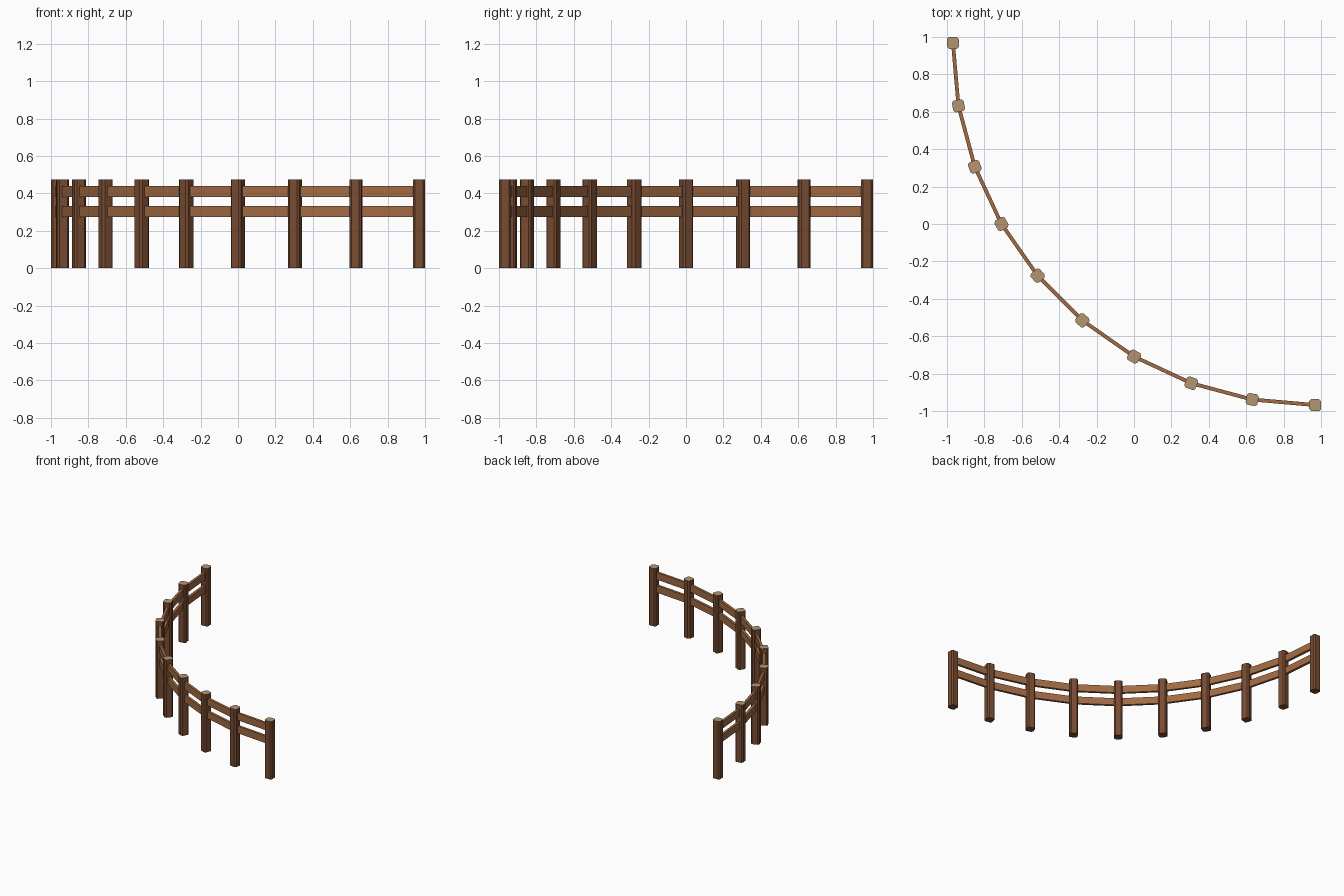
import bpy, bmesh, math
from mathutils import Vector, Matrix

if "Cube" in bpy.data.objects:
    bpy.data.objects.remove(bpy.data.objects["Cube"])

R = 1.936            # arc radius
C = 0.968            # arc centre (x = y)
POSTS = 10
HALF = 0.032         # half post width
CHAMFER = 0.011
HEIGHT = 0.475


def material(name, rgb):
    m = bpy.data.materials.new(name)
    m.diffuse_color = (*rgb, 1)
    m.use_nodes = True
    m.node_tree.nodes["Principled BSDF"].inputs["Base Color"].default_value = m.diffuse_color
    return m


bark = material("post_wood", (0.19, 0.073, 0.032))
end_grain = material("end_grain", (0.46, 0.30, 0.165))
plank = material("rail_wood", (0.36, 0.145, 0.056))


def add_object(name, bm, mats):
    bmesh.ops.recalc_face_normals(bm, faces=bm.faces)
    me = bpy.data.meshes.new(name)
    bm.to_mesh(me)
    bm.free()
    for m in mats:
        me.materials.append(m)
    ob = bpy.data.objects.new(name, me)
    bpy.context.collection.objects.link(ob)
    return ob


def add_post(name, pos, angle):
    # square post with chamfered upright corners and a pale cut top
    k = HALF - CHAMFER
    outline = [(HALF, -k), (HALF, k), (k, HALF), (-k, HALF),
               (-HALF, k), (-HALF, -k), (-k, -HALF), (k, -HALF)]
    bm = bmesh.new()
    base = bm.faces.new([bm.verts.new((x, y, 0)) for x, y in outline])
    ext = bmesh.ops.extrude_face_region(bm, geom=[base], use_keep_orig=True)
    top = [v for v in ext["geom"] if isinstance(v, bmesh.types.BMVert)]
    bmesh.ops.translate(bm, verts=top, vec=(0, 0, HEIGHT))
    for f in bm.faces:
        if all(v.co.z > HEIGHT - 0.001 for v in f.verts):
            f.material_index = 1
    ob = add_object(name, bm, [bark, end_grain])
    ob.location = pos
    ob.rotation_euler.z = angle


def add_rail(name, a, b, z, height=0.058, thickness=0.02):
    # straight plank between two post centres
    d = b - a
    bm = bmesh.new()
    bmesh.ops.create_cube(bm, size=1, matrix=Matrix.Diagonal(
        (d.length - HALF, thickness, height, 1)))
    ob = add_object(name, bm, [plank])
    ob.location = (a + b) / 2 + Vector((0, 0, z))
    ob.rotation_euler.z = math.atan2(d.y, d.x)


# posts along a quarter circle
angles = [math.pi + i * math.pi / 2 / (POSTS - 1) for i in range(POSTS)]
points = [Vector((C + R * math.cos(t), C + R * math.sin(t), 0)) for t in angles]
for i, (p, t) in enumerate(zip(points, angles)):
    add_post(f"post_{i + 1}", p, t)

# two rails per bay
for i in range(POSTS - 1):
    add_rail(f"lower_rail_{i + 1}", points[i], points[i + 1], 0.303)
    add_rail(f"upper_rail_{i + 1}", points[i], points[i + 1], 0.41)
